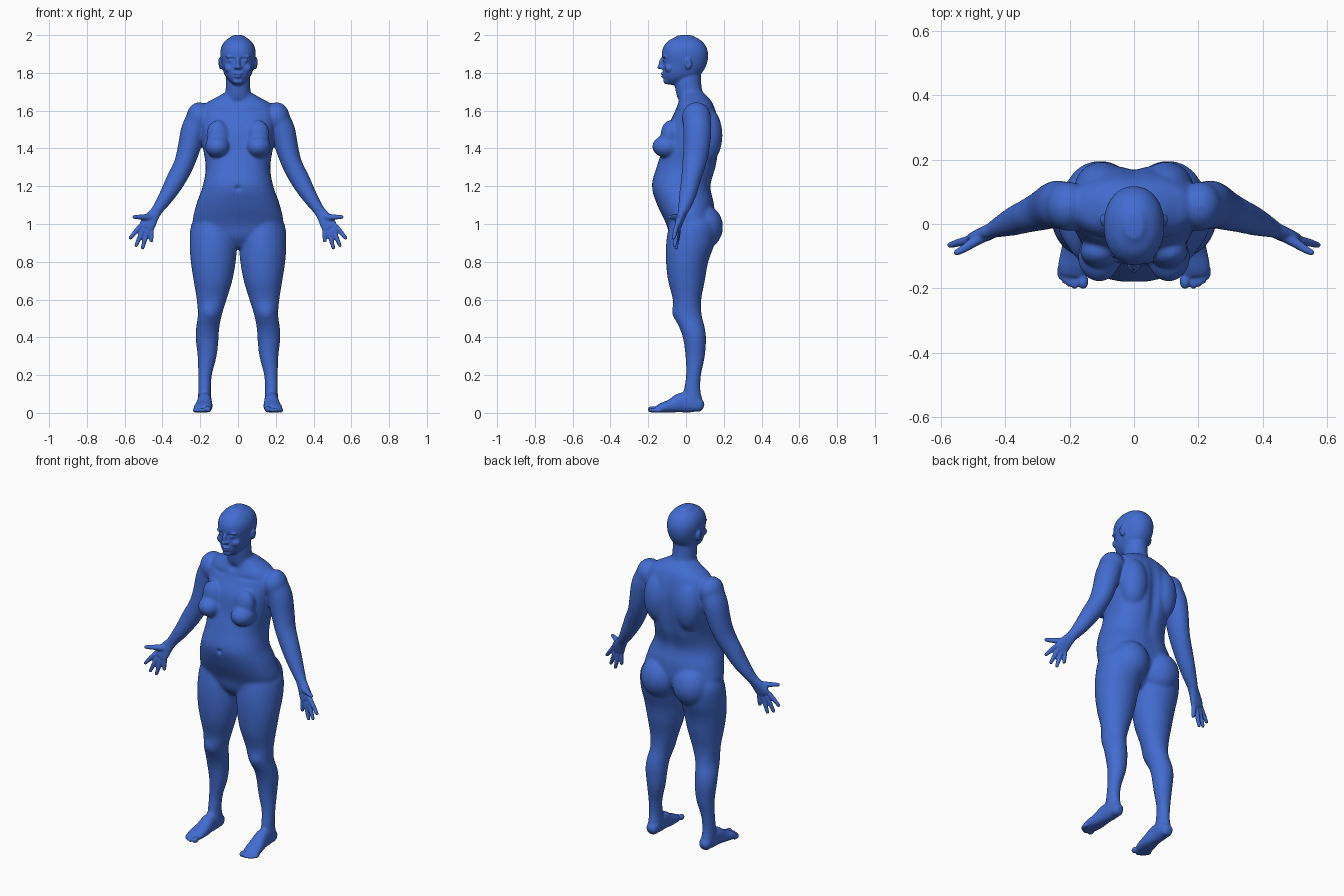
import bpy, bmesh, math
from mathutils import Vector, Matrix

bm = bmesh.new()


def spline(rows, steps=5):
    """Catmull-Rom interpolation of parameter rows."""
    out = []
    for i in range(len(rows) - 1):
        p0, p1, p2 = rows[max(i - 1, 0)], rows[i], rows[i + 1]
        p3 = rows[min(i + 2, len(rows) - 1)]
        for k in range(steps):
            t = k / steps
            out.append([b + 0.5 * t * (c - a + t * (2*a - 5*b + 4*c - d + t * (3*(b - c) + d - a)))
                        for a, b, c, d in zip(p0, p1, p2, p3)])
    return out + [list(rows[-1])]


def loft(rows, side=1, ref=(0, 1, 0), axis=None, power=2.0, cap=None, n=36):
    """Skin superellipse rings; a row is x, y, z, half width, half depth along ref."""
    rows = spline(rows)
    pts = [Vector((r[0] * side, r[1], r[2])) for r in rows]
    rings = []
    last = len(rows) - 1

    def ring(c, t, a, b):
        v = (Vector(ref) - t * t.dot(Vector(ref))).normalized()
        u = v.cross(t)
        vs = []
        for k in range(n):
            ca, sa = math.cos(2 * math.pi * k / n), math.sin(2 * math.pi * k / n)
            vs.append(bm.verts.new(c + u * a * math.copysign(abs(ca) ** (2 / power), ca)
                                   + v * b * math.copysign(abs(sa) ** (2 / power), sa)))
        rings.append(vs)

    for i, r in enumerate(rows):
        t = Vector(axis) if axis else (pts[min(i + 1, last)] - pts[max(i - 1, 0)]).normalized()
        h = cap or 0.6 * min(r[3], r[4])
        if i == 0:
            for s, o in ((0.35, 0.94), (0.72, 0.7)):
                ring(pts[i] - t * h * o, t, r[3] * s, r[4] * s)
        ring(pts[i], t, r[3], r[4])
        if i == last:
            for s, o in ((0.72, 0.7), (0.35, 0.94)):
                ring(pts[i] + t * h * o, t, r[3] * s, r[4] * s)
    for a, b in zip(rings, rings[1:]):
        for k in range(n):
            bm.faces.new((a[k], a[(k + 1) % n], b[(k + 1) % n], b[k]))
    bm.faces.new(rings[0])
    bm.faces.new(rings[-1])


def upright(rows, side=1, **kw):
    """Level sections: z, inner x, outer x, front y, back y."""
    loft([((i + o) / 2, (f + b) / 2, z, (o - i) / 2, (b - f) / 2) for z, i, o, f, b in rows],
         side, axis=(0, 0, 1), **kw)


def blob(c, r, side=1, tilt=0):
    m = (Matrix.Translation((c[0] * side, c[1], c[2])) @ Matrix.Rotation(tilt * side, 4, 'Y')
         @ Matrix.Diagonal((*r, 1)))
    bmesh.ops.create_uvsphere(bm, u_segments=32, v_segments=20, radius=1, matrix=m)


# Torso and neck
torso = [(.88, .06, -.05, .07), (.93, .15, -.085, .11), (1.0, .235, -.105, .15),
         (1.1, .222, -.152, .15), (1.2, .187, -.181, .132), (1.3, .171, -.156, .16),
         (1.4, .185, -.125, .176), (1.5, .195, -.105, .18), (1.58, .2, -.066, .165),
         (1.635, .175, -.045, .145), (1.665, .125, -.035, .125), (1.69, .08, -.035, .1)]
upright([(z, -w, w, f, b) for z, w, f, b in torso], power=2.3, cap=.01)
neck = [(1.6, .08, -.03, .12), (1.66, .074, -.045, .105), (1.71, .066, -.056, .086),
        (1.76, .064, -.06, .08), (1.82, .06, -.05, .08)]
upright([(z, -w, w, f, b) for z, w, f, b in neck])

# Head and central face features
head = [(1.748, .035, -.105, 0), (1.77, .058, -.118, .05), (1.8, .075, -.122, .085),
        (1.85, .088, -.122, .111), (1.9, .094, -.128, .117), (1.94, .087, -.118, .106),
        (1.97, .067, -.093, .082), (1.988, .042, -.06, .052)]
upright([(z, -w, w, f, b) for z, w, f, b in head], power=2.15, cap=.013)
blob((0, -.126, 1.85), (.012, .018, .032))
blob((0, -.138, 1.83), (.013, .015, .011))
blob((0, -.121, 1.795), (.025, .014, .007))
blob((0, -.119, 1.782), (.022, .014, .008))
blob((0, -.1, 1.757), (.028, .02, .018))

fingers = [((.517, -.05, .99), (.572, -.066, .924)), ((.502, -.048, .972), (.541, -.06, .884)),
           ((.48, -.045, .965), (.506, -.052, .87)), ((.458, -.04, .972), (.459, -.045, .908))]
toes = [(.158, -.178, .017), (.184, -.179, .012), (.201, -.172, .0115),
        (.216, -.162, .011), (.228, -.148, .0105)]

for s in (1, -1):
    # Face sides and ears
    blob((.036, -.11, 1.885), (.028, .014, .009), s)
    blob((.036, -.106, 1.865), (.016, .014, .009), s)
    blob((.013, -.129, 1.828), (.009, .011, .008), s)
    blob((.045, -.088, 1.825), (.028, .025, .025), s)
    blob((.095, .012, 1.848), (.01, .019, .031), s, .15)
    # Chest, shoulder blades, buttocks, shoulders, knees
    blob((.108, -.102, 1.41), (.066, .077, .06), s)
    blob((.105, -.085, 1.465), (.062, .05, .085), s, .1)
    blob((.1, .11, 1.47), (.085, .083, .15), s)
    blob((.105, .088, .985), (.11, .108, .12), s)
    blob((.205, .055, 1.565), (.068, .077, .08), s)
    blob((.15, -.03, .54), (.045, .044, .06), s)
    # Arm
    loft([(.2, .055, 1.58, .062, .07), (.235, .06, 1.5, .066, .075), (.26, .055, 1.4, .06, .07),
          (.285, .043, 1.32, .054, .063), (.325, .027, 1.24, .052, .053),
          (.37, .01, 1.16, .043, .045), (.41, -.006, 1.1, .033, .034),
          (.437, -.018, 1.062, .028, .025)], s)
    # Palm, fingers and thumb
    loft([(.43, -.016, 1.07, .028, .025), (.452, -.026, 1.04, .034, .021),
          (.474, -.037, 1.005, .041, .018), (.487, -.044, .982, .04, .015)], s, power=2.4)
    for a, b in fingers:
        mid = [(p + q) / 2 for p, q in zip(a, b)]
        loft([(*a, .013, .013), (*mid, .0125, .0125), (*b, .0095, .0095)], s, n=16)
    loft([(.462, -.035, 1.035, .021, .019), (.5, -.058, 1.036, .016, .016),
          (.53, -.078, 1.037, .0125, .0125), (.554, -.09, 1.037, .0095, .0095)], s, n=16)
    # Leg
    upright([(1.08, .04, .19, -.08, .12), (1.0, .004, .246, -.09, .16), (.9, .004, .256, -.105, .152),
             (.8, .012, .25, -.106, .118), (.7, .03, .235, -.095, .1), (.6, .06, .219, -.07, .081),
             (.52, .085, .213, -.068, .083), (.45, .099, .222, -.035, .1),
             (.39, .103, .224, -.015, .106), (.3, .113, .214, -.003, .1),
             (.2, .138, .211, 0, .08), (.12, .143, .211, -.012, .077),
             (.06, .141, .211, -.02, .088), (.02, .146, .206, -.01, .09)], s, cap=.012)
    # Foot and toes
    loft([(.175, .075, .035, .032, .033), (.175, .04, .05, .036, .048), (.177, -.02, .055, .038, .053),
          (.18, -.08, .037, .045, .036), (.187, -.13, .026, .048, .025),
          (.189, -.155, .019, .043, .018)], s, ref=(0, 0, 1), power=2.3)
    for x, y, r in toes:
        blob((x, y, r + .002), (r, .024, r), s)

bmesh.ops.recalc_face_normals(bm, faces=bm.faces)
mesh = bpy.data.meshes.new("body")
bm.to_mesh(mesh)
bm.free()
body = bpy.data.objects.new("body", mesh)
bpy.context.collection.objects.link(body)


def bake():
    dg = bpy.context.evaluated_depsgraph_get()
    new = bpy.data.meshes.new_from_object(body.evaluated_get(dg))
    body.modifiers.clear()
    body.data = new


# Fuse the parts into one skin
fuse = body.modifiers.new("fuse", 'REMESH')
fuse.mode = 'VOXEL'
fuse.voxel_size = .0055
bake()

# Soften the large forms strongly, hands, face and feet lightly
soft = body.vertex_groups.new(name="soft")
soft.add([v.index for v in body.data.vertices
          if abs(v.co.x) < .36 and .1 < v.co.z < 1.72], 1, 'REPLACE')
for name, group, count in (("soften", "soft", 26), ("polish", "", 3)):
    m = body.modifiers.new(name, 'SMOOTH')
    m.factor, m.iterations, m.vertex_group = .5, count, group
bake()

# Pressed details: centre, radii, push
dents = [((0, -.18, 1.19), (.012, .06, .012), (0, .014, 0)),      # navel
         ((0, .17, 1.4), (.03, .1, .2), (0, -.014, 0)),           # spine
         ((0, -.135, 1.788), (.028, .03, .003), (0, .006, 0)),    # mouth
         ((0, -.06, 1.645), (.025, .05, .02), (0, .008, 0))]      # throat notch
for s in (1, -1):
    dents += [((.036 * s, -.12, 1.876), (.022, .03, .005), (0, .005, 0)),    # eyelids
              ((.017 * s, -.12, 1.868), (.008, .03, .009), (0, .006, 0)),    # inner eyes
              ((.106 * s, .008, 1.85), (.02, .008, .014), (-.006 * s, 0, 0)),  # ears
              ((.1 * s, -.06, 1.6), (.06, .05, .012), (0, .005, 0))]         # collar
for v in body.data.vertices:
    for c, r, push in dents:
        d = sum(((p - q) / w) ** 2 for p, q, w in zip(v.co, c, r))
        if d < 6:
            v.co += Vector(push) * math.exp(-d)
    v.co.z = max(v.co.z, 0)

skin = bpy.data.materials.new("blue")
skin.diffuse_color = (.055, .15, .63, 1)
body.data.materials.clear()
body.data.materials.append(skin)
for p in body.data.polygons:
    p.use_smooth = True
